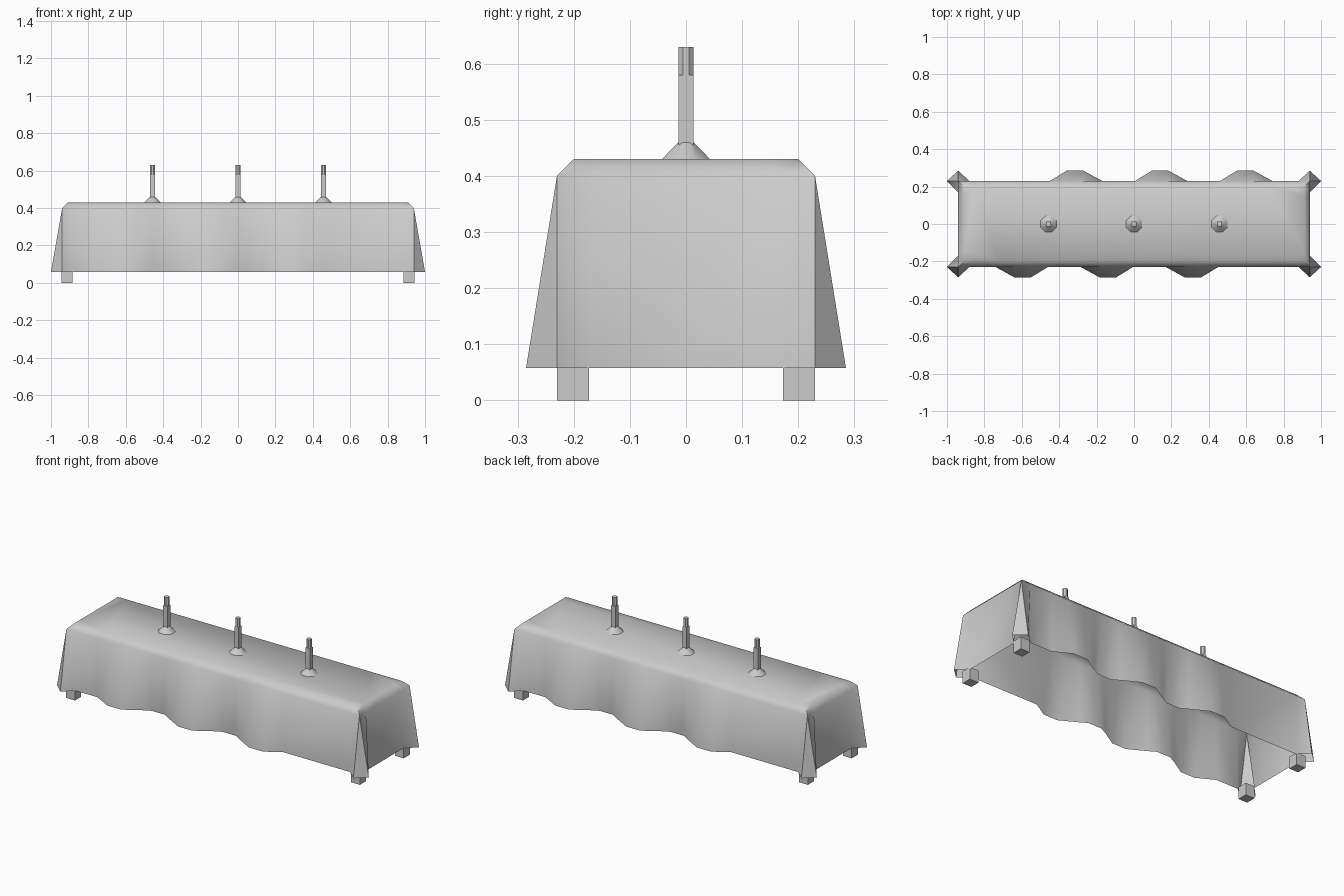
import bpy, bmesh, math

if "Cube" in bpy.data.objects:
    bpy.data.objects.remove(bpy.data.objects["Cube"])


def finish(bm, name, angle=35):
    bmesh.ops.remove_doubles(bm, verts=bm.verts, dist=0.0005)
    bmesh.ops.recalc_face_normals(bm, faces=bm.faces)
    me = bpy.data.meshes.new(name)
    bm.to_mesh(me)
    bm.free()
    ob = bpy.data.objects.new(name, me)
    bpy.context.collection.objects.link(ob)
    bpy.ops.object.select_all(action='DESELECT')
    ob.select_set(True)
    bpy.context.view_layer.objects.active = ob
    bpy.ops.object.shade_smooth_by_angle(angle=math.radians(angle))
    return ob


def loft(bm, rings, cap=True):
    loops = [[bm.verts.new(p) for p in r] for r in rings]
    for a, b in zip(loops, loops[1:]):
        n = len(a)
        for i in range(n):
            j = (i + 1) % n
            bm.faces.new((a[i], a[j], b[j], b[i]))
    if cap:
        bm.faces.new(loops[-1])


# Draped cloth: hem outline with flared corners and folds, half turned to make the whole
hem = [(0.94, 0.17), (1.0, 0.23), (0.94, 0.285), (0.88, 0.23)]
for i, c in enumerate((0.595, 0.14, -0.315)):
    hem.append((c + 0.145, 0.23))
    hem += [(c + 0.045, 0.285), (c - 0.045, 0.285), (c - 0.135, 0.23)]
    if i < 2:
        hem += [(c - 0.185, 0.205), (c - 0.27, 0.205)]
hem += [(-0.88, 0.23), (-0.94, 0.285), (-1.0, 0.23), (-0.94, 0.17)]
hem += [(-x, -y) for x, y in hem]


def rim_point(x, y):
    if abs(x) < 0.9:
        return x, math.copysign(0.23, y)
    return max(-0.94, min(0.94, x)), max(-0.23, min(0.23, y))


rim = [rim_point(x, y) for x, y in hem]
bm = bmesh.new()
loft(bm, [
    [(x, y, 0.058) for x, y in hem],
    [(x, y, 0.40) for x, y in rim],
    [(x * 0.91 / 0.94, y * 0.20 / 0.23, 0.43) for x, y in rim],
])
finish(bm, "tablecloth", 50)

# Four short square feet
for sx, side in ((-1, "left"), (1, "right")):
    for sy, end in ((-1, "front"), (1, "back")):
        bpy.ops.mesh.primitive_cube_add(size=1, location=(sx * 0.914, sy * 0.201, 0.035))
        foot = bpy.context.object
        foot.name = f"{end}_{side}_foot"
        foot.scale = (0.057, 0.057, 0.07)


def ring(x, r, z, n=8):
    k = r / math.cos(math.pi / n)
    return [(x + k * math.cos((i + 0.5) * math.tau / n),
             k * math.sin((i + 0.5) * math.tau / n), z) for i in range(n)]


# Three candlesticks: octagonal foot, square stem, slim candle
for i, x in enumerate((-0.457, 0, 0.457)):
    bm = bmesh.new()
    loft(bm, [ring(x, 0.043, 0.43), ring(x, 0.0135, 0.46)])
    loft(bm, [ring(x, 0.0135, 0.455, 4), ring(x, 0.0135, 0.58, 4)])
    finish(bm, f"candlestick_{i + 1}")
    bm = bmesh.new()
    loft(bm, [ring(x, 0.0135, 0.58), ring(x, 0.0135, 0.63)])
    finish(bm, f"candle_{i + 1}")
